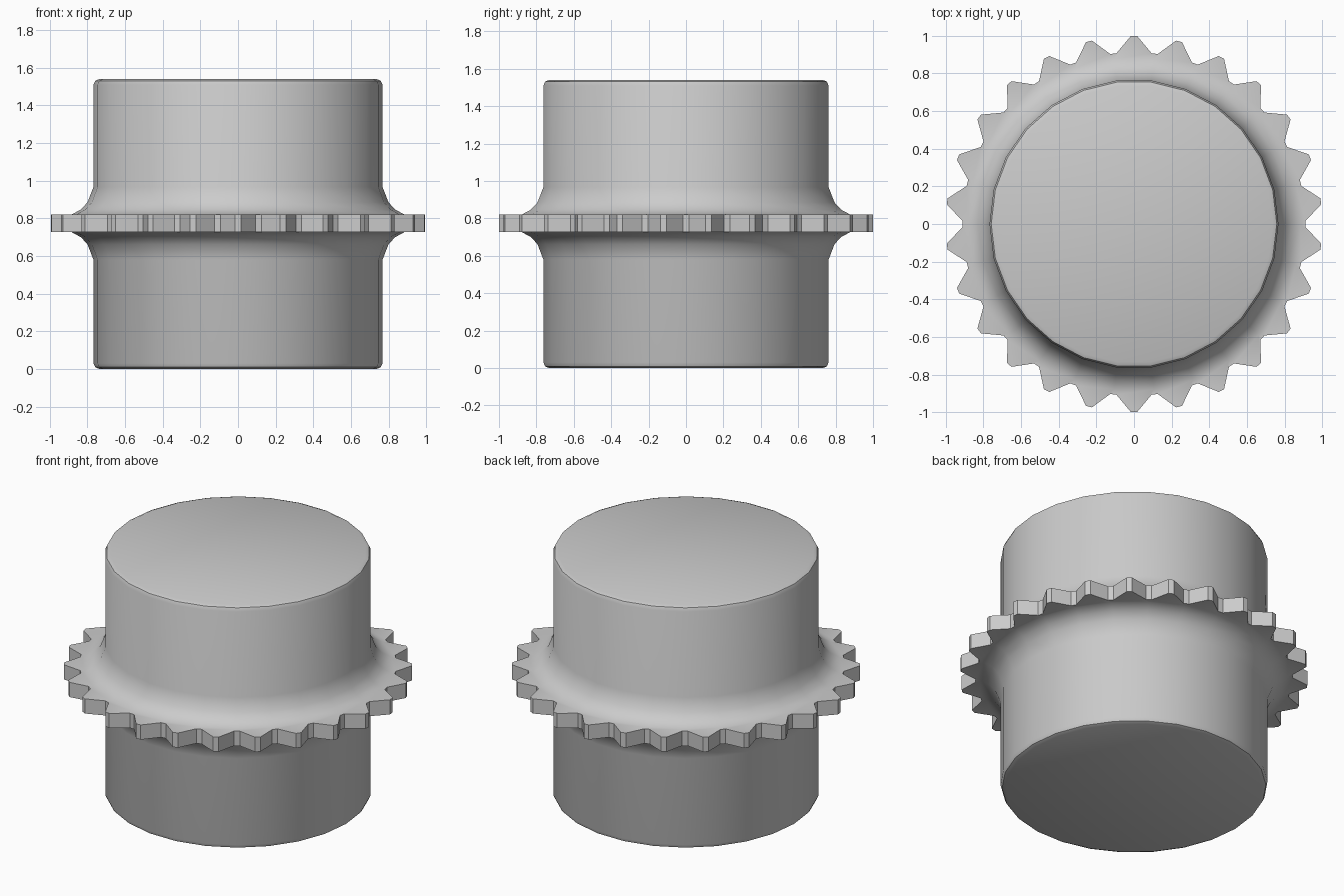
import bpy, bmesh
from math import sin, cos, pi, radians

if "Cube" in bpy.data.objects:
    bpy.data.objects.remove(bpy.data.objects["Cube"])

N = 26                      # teeth and body sides
STEP = 2 * pi / N
Z0, Z1, H = 0.727, 0.82, 1.54

bm = bmesh.new()


def ring(r, z):
    return [bm.verts.new((r * cos(i * STEP), r * sin(i * STEP), z)) for i in range(N)]


def lathe(profile):
    """Revolve a profile, cap its first ring, return the open last ring."""
    rings = [ring(r, z) for r, z in profile]
    bm.faces.new(rings[0])
    for a, b in zip(rings, rings[1:]):
        for i in range(N):
            j = (i + 1) % N
            bm.faces.new((a[i], a[j], b[j], b[i]))
    return rings[-1]


def outline(z):
    """Tooth outline: valley start, two tip points, valley end per tooth."""
    pts = []
    for i in range(N):
        mid = (i + 0.5) * STEP
        for r, off in ((0.912, -0.5 * STEP + 0.018), (1.0, -0.016),
                       (1.0, 0.016), (0.912, 0.5 * STEP - 0.018)):
            a = mid + off
            pts.append(bm.verts.new((r * cos(a), r * sin(a), z)))
    return pts


# lower and upper drums with rounded rims and flared fillets
lower = lathe([(0.738, 0), (0.759, 0.009), (0.768, 0.03), (0.768, 0.58),
               (0.80, 0.662), (0.835, 0.70), (0.885, Z0)])
upper = lathe([(0.738, H), (0.759, H - 0.009), (0.768, H - 0.03), (0.768, 0.967),
               (0.80, 0.885), (0.835, 0.847), (0.885, Z1)])

# toothed ring: flat faces above and below, then the outer wall
bot, top = outline(Z0), outline(Z1)
for inner, outer in ((lower, bot), (upper, top)):
    for i in range(N):
        t = outer[4 * i:4 * i + 4]
        bm.faces.new([inner[i]] + t + [inner[(i + 1) % N]])
        bm.faces.new((inner[i], outer[4 * i - 1], t[0]))
for i in range(4 * N):
    bm.faces.new((bot[i - 1], bot[i], top[i], top[i - 1]))

bmesh.ops.recalc_face_normals(bm, faces=bm.faces)
mesh = bpy.data.meshes.new("toothed_drum")
bm.to_mesh(mesh)
bm.free()
obj = bpy.data.objects.new("toothed_drum", mesh)
bpy.context.collection.objects.link(obj)
bpy.context.view_layer.objects.active = obj
obj.select_set(True)
bpy.ops.object.shade_smooth_by_angle(angle=radians(35))
